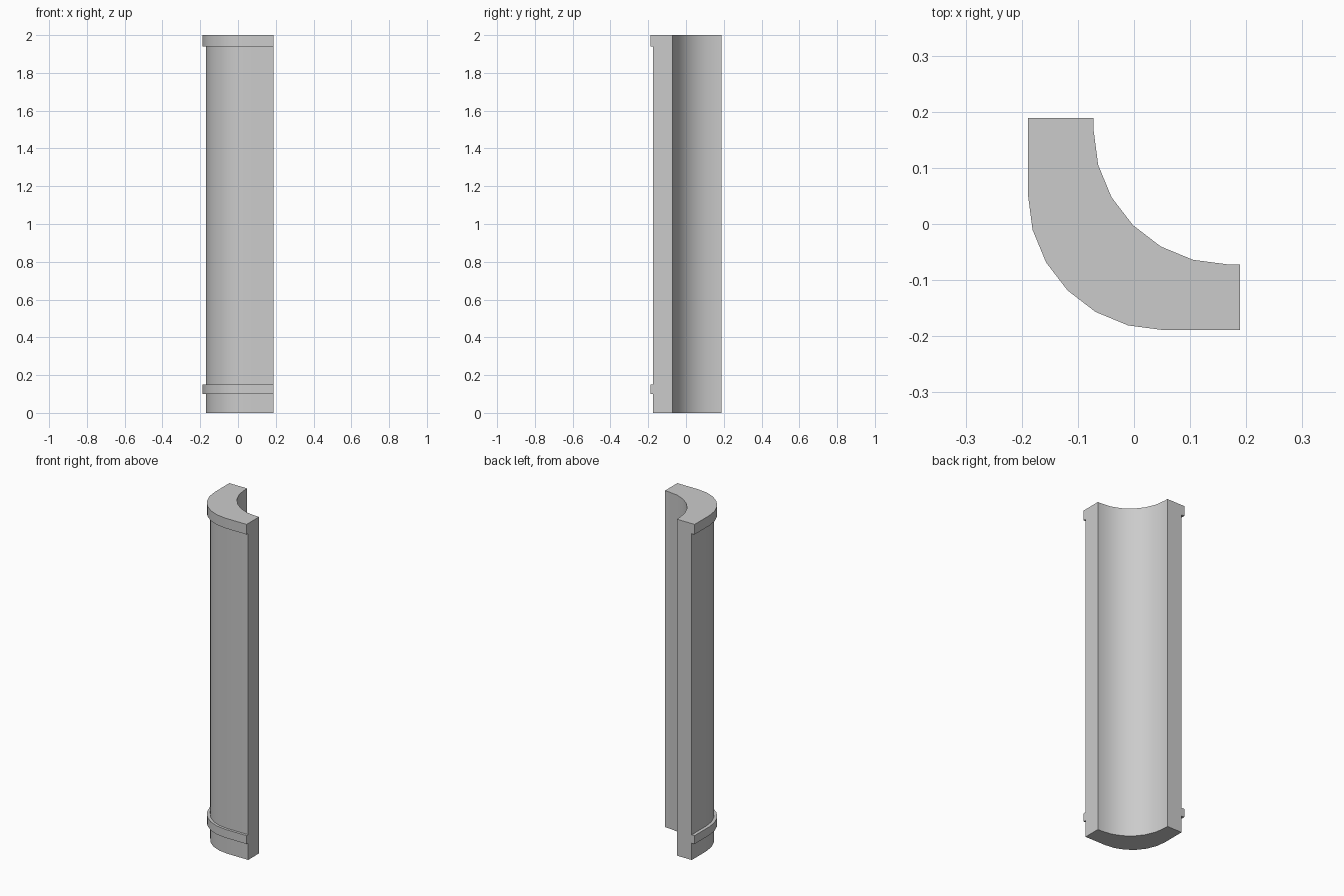
import bpy, bmesh, math

cube = bpy.data.objects.get("Cube")
if cube:
    bpy.data.objects.remove(cube, do_unlink=True)

HALF = 0.189      # plan half-width, also where the two end faces lie
HEIGHT = 2.0
STEPS = 6

grey = bpy.data.materials.new("plain grey")
grey.use_nodes = True
colour = (0.6, 0.6, 0.6, 1)
grey.diffuse_color = colour
grey.node_tree.nodes["Principled BSDF"].inputs["Base Color"].default_value = colour


def quarter_path(centre, rx, ry):
    """Quarter arc with a short straight run to each end face."""
    arc = []
    for i in range(STEPS + 1):
        a = math.pi / 2 * i / STEPS
        arc.append((centre - rx * math.cos(a), centre - ry * math.sin(a)))
    return [(arc[0][0], HALF)] + arc + [(HALF, arc[-1][1])]


shaft_path = quarter_path(0.052, 0.222, 0.226)
band_path = quarter_path(0.052, 0.241, 0.241)
inner_path = quarter_path(0.167, 0.239, 0.239)

# Outer wall from bottom to top, stepping out at the two bands
levels = [(0, shaft_path), (0.10, shaft_path), (0.10, band_path),
          (0.15, band_path), (0.15, shaft_path), (1.94, shaft_path),
          (1.94, band_path), (HEIGHT, band_path)]

bm = bmesh.new()


def ring(path, z):
    return [bm.verts.new((x, y, z)) for x, y in path]


def bridge(a, b):
    for i in range(len(a) - 1):
        bm.faces.new((a[i], a[i + 1], b[i + 1], b[i]))


outer = [ring(path, z) for z, path in levels]
inner_low, inner_high = ring(inner_path, 0), ring(inner_path, HEIGHT)

for low, high in zip(outer, outer[1:]):
    bridge(low, high)
bridge(inner_low, inner_high)       # hollow inside face
bridge(outer[0], inner_low)         # underside
bridge(outer[-1], inner_high)       # top
for end in (0, -1):                 # flat cut ends
    bm.faces.new([r[end] for r in outer] + [inner_high[end], inner_low[end]])

bmesh.ops.recalc_face_normals(bm, faces=bm.faces)
mesh = bpy.data.meshes.new("curved_corner_wall")
bm.to_mesh(mesh)
bm.free()
mesh.materials.append(grey)

wall = bpy.data.objects.new("curved_corner_wall", mesh)
bpy.context.collection.objects.link(wall)
bpy.ops.object.select_all(action="DESELECT")
wall.select_set(True)
bpy.context.view_layer.objects.active = wall
bpy.ops.object.shade_smooth_by_angle(angle=math.radians(30))
